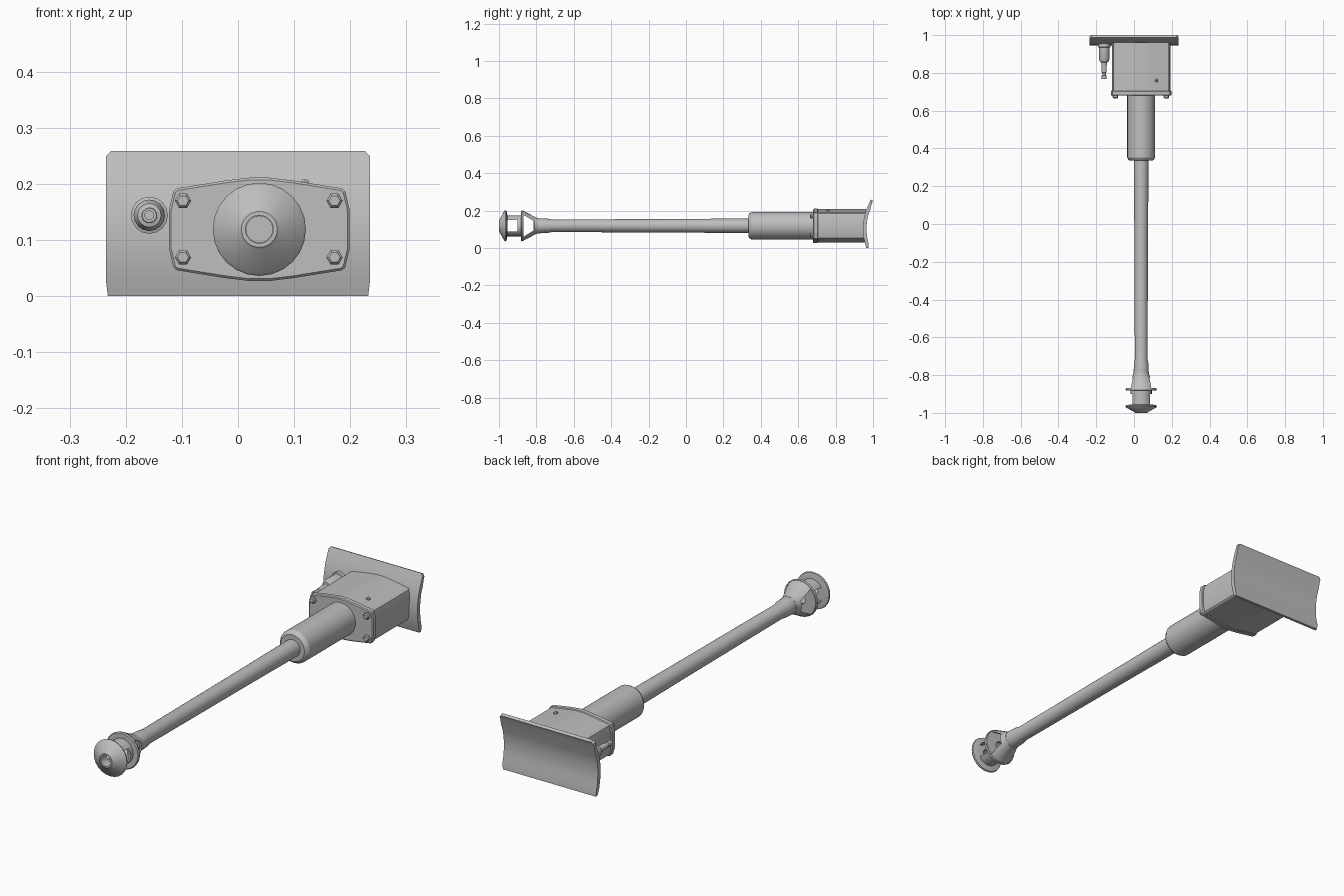
import bpy, bmesh, math
from mathutils import Vector

if "Cube" in bpy.data.objects:
    bpy.data.objects.remove(bpy.data.objects["Cube"])

steel = bpy.data.materials.new("grey steel")
steel.diffuse_color = (0.52, 0.52, 0.52, 1)
steel.use_nodes = True
steel.node_tree.nodes["Principled BSDF"].inputs["Base Color"].default_value = steel.diffuse_color
AX, AZ = 0.038, 0.119          # barrel axis


def finish(bm, name, angle=30):
    bmesh.ops.remove_doubles(bm, verts=bm.verts, dist=1e-5)
    bmesh.ops.recalc_face_normals(bm, faces=bm.faces)
    me = bpy.data.meshes.new(name)
    bm.to_mesh(me)
    bm.free()
    me.materials.append(steel)
    ob = bpy.data.objects.new(name, me)
    bpy.context.collection.objects.link(ob)
    bpy.ops.object.select_all(action='DESELECT')
    ob.select_set(True)
    bpy.context.view_layer.objects.active = ob
    if angle:
        bpy.ops.object.shade_smooth_by_angle(angle=math.radians(angle))
    return ob


def lathe(name, pts, x=AX, z=AZ, n=24, closed=False, angle=30):
    """Turn (y, radius) points around an axis along y."""
    bm = bmesh.new()
    rings = []
    for y, r in pts:
        rings.append([bm.verts.new((x + r * math.cos(2 * math.pi * i / n), y,
                                    z + r * math.sin(2 * math.pi * i / n))) for i in range(n)])
    pairs = list(zip(rings, rings[1:]))
    if closed:
        pairs.append((rings[-1], rings[0]))
    for a, b in pairs:
        for i in range(n):
            j = (i + 1) % n
            bm.faces.new((a[i], a[j], b[j], b[i]))
    if not closed:
        bm.faces.new(rings[0])
        bm.faces.new(rings[-1])
    return finish(bm, name, angle)


def prism(name, pts, vec, angle=0, bevel=0):
    """Extrude a flat outline along a vector."""
    bm = bmesh.new()
    face = bm.faces.new([bm.verts.new(p) for p in pts])
    res = bmesh.ops.extrude_face_region(bm, geom=[face], use_keep_orig=True)
    bmesh.ops.translate(bm, vec=vec, verts=[v for v in res["geom"] if isinstance(v, bmesh.types.BMVert)])
    ob = finish(bm, name, angle)
    if bevel:
        m = ob.modifiers.new("bevel", 'BEVEL')
        m.width, m.segments = bevel, 1
        m.limit_method, m.angle_limit = 'ANGLE', math.radians(50)
    return ob


def cut(ob, side_outline):
    """Cut a (y, z) outline sideways through a part."""
    c = prism("cutter", [(AX - 0.2, y, z) for y, z in side_outline], Vector((0.4, 0, 0)))
    c.hide_render = True
    bpy.context.view_layer.objects.active = ob
    m = ob.modifiers.new("cut", 'BOOLEAN')
    m.object, m.operation, m.solver = c, 'DIFFERENCE', 'EXACT'
    bpy.ops.object.modifier_apply(modifier=m.name)
    bpy.data.objects.remove(c)


# Curved shield plate with clipped corners
bm = bmesh.new()
front = [(0.964, 0.0), (0.957, 0.025), (0.949, 0.06), (0.946, 0.10), (0.948, 0.14),
         (0.955, 0.175), (0.966, 0.21), (0.979, 0.24), (0.987, 0.259)]
back = [(y + 0.013 + (0.006 if 0.02 < z < 0.23 else 0), z - (0.006 if z > 0.2 else 0)) for y, z in front]
grid = []
for prof in (front, back):
    rows = []
    for k, (y, z) in enumerate(prof):
        w = 0.226 if k == len(prof) - 1 else 0.232 if k == 0 else 0.235
        rows.append([bm.verts.new((s * w, y, z)) for s in (-1, 1)])
        if k == len(prof) - 2:      # extra row so only the very corner is clipped
            y2, z2 = prof[-1]
            rows.append([bm.verts.new((s * 0.235, y + (y2 - y) * 0.5, z + (z2 - z) * 0.5)) for s in (-1, 1)])
    grid.append(rows)
f, b = grid
for i in range(len(f) - 1):
    bm.faces.new((f[i][0], f[i][1], f[i + 1][1], f[i + 1][0]))
    bm.faces.new((b[i][0], b[i + 1][0], b[i + 1][1], b[i][1]))
    for s in (0, 1):
        bm.faces.new((f[i][s], f[i + 1][s], b[i + 1][s], b[i][s]))
for i in (0, -1):
    bm.faces.new((f[i][0], f[i][1], b[i][1], b[i][0]))
finish(bm, "shield_plate", 35)

# Gun housing and its front flange
half = [(0.018, 0.092), (0.06, 0.087), (0.147, 0.073), (0.153, 0.068), (0.161, 0.035)]
quad = half + [(x, -z) for x, z in reversed(half)]
outline = quad + [(-x, -z) for x, z in quad]


def housing_outline(y, s):
    return [(AX + x * s, y, AZ + z * s) for x, z in outline]


prism("housing", housing_outline(0.70, 0.965), Vector((0, 0.262, 0)), 25)
prism("housing_flange", housing_outline(0.68, 1.0), Vector((0, 0.026, 0)), 0, 0.004)

# Flange bolts and lifting rivet
for i, (x, z) in enumerate([(-0.098, 0.17), (0.172, 0.17), (-0.098, 0.069), (0.172, 0.069)]):
    lathe("flange_bolt_%d" % (i + 1), [(0.664, 0.010), (0.669, 0.0145), (0.685, 0.0145)], x, z, 6, angle=0)
lathe("top_rivet", [(0.752, 0.004), (0.755, 0.008), (0.765, 0.008), (0.768, 0.004)], 0.119, 0.201, 10)

# Recoil sleeve
lathe("recoil_sleeve", [(0.335, 0.036), (0.335, 0.060), (0.340, 0.067), (0.352, 0.074), (0.69, 0.074)])

# Barrel tube with muzzle collar and open bore
lathe("barrel", [(-0.55, 0.0235), (-0.815, 0.0235), (-0.815, 0.040), (-0.80, 0.041), (-0.74, 0.038),
                 (-0.715, 0.0335), (0.0, 0.0365), (0.25, 0.0385), (0.36, 0.0385)])

# Muzzle brake: front cap, windowed tube and hollow rear cone
lathe("muzzle_cap", [(-1.0, 0.025), (-1.0, 0.032), (-0.995, 0.037), (-0.972, 0.079), (-0.966, 0.083),
                     (-0.960, 0.081), (-0.955, 0.056), (-0.955, 0.025)], closed=True)
tube = lathe("muzzle_tube", [(-0.96, 0.046), (-0.96, 0.056), (-0.874, 0.056), (-0.874, 0.046)], closed=True)
cut(tube, [(-0.955, AZ - 0.031), (-0.955, AZ + 0.031), (-0.90, AZ + 0.031), (-0.90, AZ - 0.031)])
lathe("muzzle_baffle", [(-0.882, 0.025), (-0.882, 0.079), (-0.878, 0.083), (-0.870, 0.081),
                        (-0.870, 0.025)], closed=True)
cone = lathe("muzzle_cone", [(-0.874, 0.070), (-0.874, 0.081), (-0.862, 0.076), (-0.80, 0.043), (-0.785, 0.041),
                             (-0.785, 0.030), (-0.81, 0.033)], closed=True)
cut(cone, [(-0.868, AZ - 0.058), (-0.868, AZ + 0.058), (-0.812, AZ + 0.024), (-0.812, AZ - 0.024)])

# Secondary gun beside the housing
lathe("side_gun", [(0.80, 0.008), (0.768, 0.008), (0.768, 0.013), (0.785, 0.013), (0.788, 0.010), (0.80, 0.010),
                   (0.803, 0.013), (0.855, 0.014), (0.857, 0.021), (0.872, 0.028), (0.935, 0.028),
                   (0.937, 0.033), (0.955, 0.033)], -0.158, 0.144, 16)
